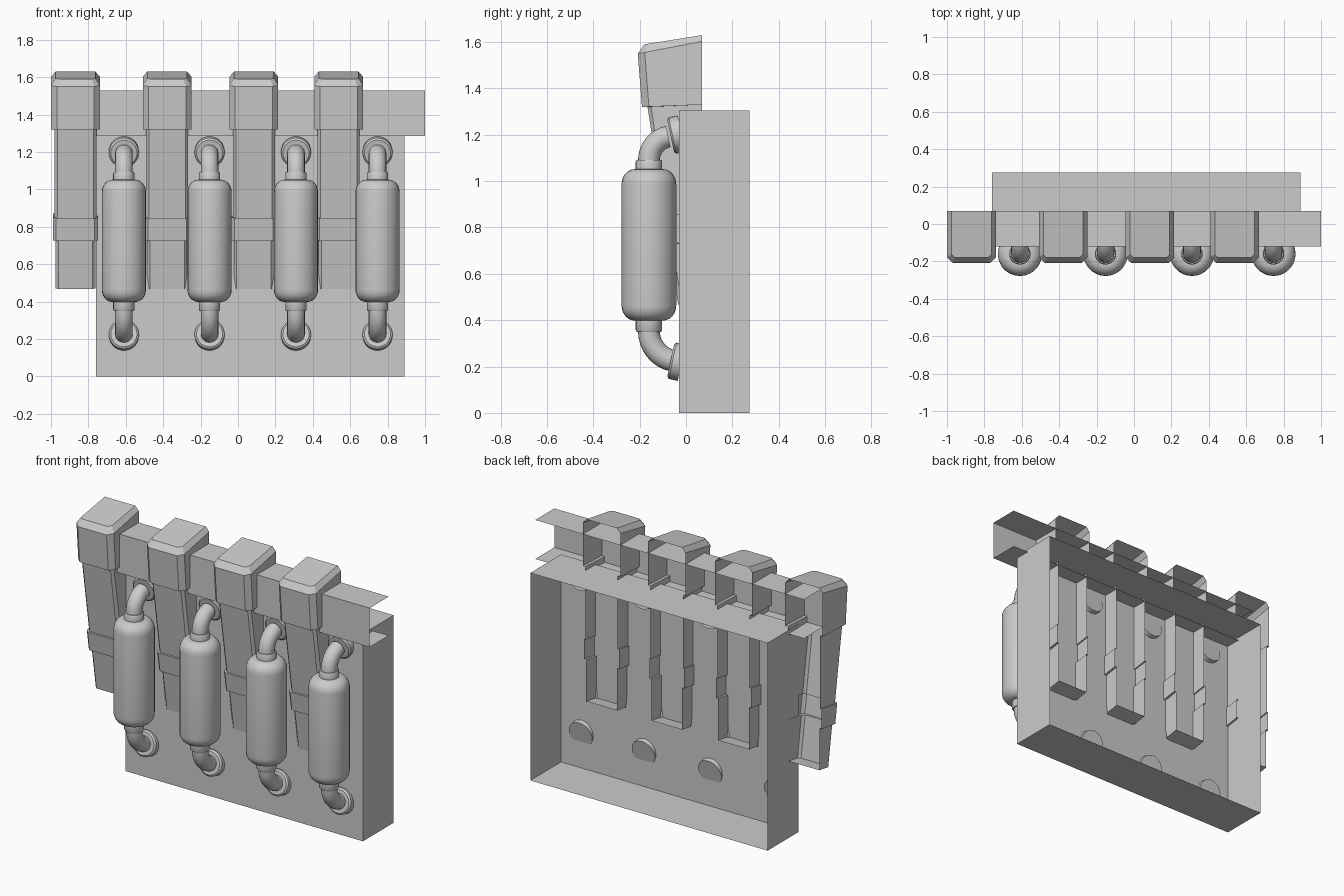
import bpy, bmesh
from math import sin, cos, pi, radians

if "Cube" in bpy.data.objects:
    bpy.data.objects.remove(bpy.data.objects["Cube"])


def finish(bm, name, smooth=False):
    mesh = bpy.data.meshes.new(name)
    bm.to_mesh(mesh)
    bm.free()
    ob = bpy.data.objects.new(name, mesh)
    bpy.context.collection.objects.link(ob)
    if smooth:
        bpy.ops.object.select_all(action='DESELECT')
        ob.select_set(True)
        bpy.context.view_layer.objects.active = ob
        bpy.ops.object.shade_smooth_by_angle(angle=radians(35))
    return ob


def open_box(name, lo, hi, open_ends=False):
    """Box without its back face, optionally without its x ends."""
    bm = bmesh.new()
    bmesh.ops.create_cube(bm, size=1)
    for v in bm.verts:
        for i in range(3):
            v.co[i] = lo[i] if v.co[i] < 0 else hi[i]
    bm.normal_update()
    gone = [f for f in bm.faces
            if f.normal.y > 0.5 or (open_ends and abs(f.normal.x) > 0.5)]
    bmesh.ops.delete(bm, geom=gone, context='FACES')
    return finish(bm, name)


def buttress(name, x):
    """Loft of U-shaped sections, open at the back."""
    back = 0.07
    # half width, front y, front z, back z, corner chamfer
    levels = [(.107, -.034, .468, .485, .015), (.107, -.074, .725, .748, .015),
              (.121, -.087, .725, .748, .018), (.121, -.106, .847, .872, .018),
              (.112, -.093, .847, .872, .015), (.112, -.166, 1.32, 1.33, .015),
              (.130, -.190, 1.32, 1.33, .030), (.130, -.208, 1.55, 1.603, .030),
              (.106, -.180, 1.59, 1.630, .018)]
    bm = bmesh.new()
    rings = []
    for w, yf, zf, zb, c in levels:
        pts = [(-w, back), (-w, yf + c), (c - w, yf), (w - c, yf), (w, yf + c), (w, back)]
        rings.append([bm.verts.new((x + px, py, zf + (zb - zf) * (py - yf) / (back - yf)))
                      for px, py in pts])
    for a, b in zip(rings, rings[1:]):
        for i in range(5):
            bm.faces.new((a[i], a[i + 1], b[i + 1], b[i]))
    bm.faces.new(rings[0][::-1])
    bm.faces.new(rings[-1])
    return finish(bm, name)


def sweep(name, x, stations, caps=True, n=28):
    """Round body through stations (y, z, tilt, radius) in the yz plane."""
    bm = bmesh.new()
    rings = []
    for y, z, a, r in stations:
        rings.append([bm.verts.new((x + r * cos(t), y + r * sin(t) * cos(a),
                                    z - r * sin(t) * sin(a)))
                      for t in (2 * pi * i / n for i in range(n))])
    for a, b in zip(rings, rings[1:]):
        for i in range(n):
            j = (i + 1) % n
            bm.faces.new((a[i], a[j], b[j], b[i]))
    if caps:
        bm.faces.new(rings[0][::-1])
        bm.faces.new(rings[-1])
    bmesh.ops.recalc_face_normals(bm, faces=bm.faces[:])
    return finish(bm, name, True)


def elbow(name, x, z0, radius, sign):
    """Pipe bend from the tank collar to the wall, with its wall flange."""
    y0, end = -.16, radians(78)

    def at(a):
        return (y0 + radius * (1 - cos(a)), z0 + sign * radius * sin(a),
                a if sign > 0 else pi - a)
    arc = [at(end * i / 8) for i in range(9)]
    sweep(name + "_pipe", x, [(*p, .047) for p in arc], n=20)
    y, z, a = arc[-1]
    s0 = -.066 - y
    sweep(name + "_flange", x, [(y + s * sin(a), z + s * cos(a), a, r) for s, r in
                                ((s0, .07), (s0 + .008, .08), (s0 + .048, .08))])


# wall panel and the channel rail along its top
open_box("wall_panel", (-.76, -.03, 0), (.89, .275, 1.305))
open_box("top_rail", (-.87, -.12, 1.285), (1.0, .07, 1.53), True)

# buttresses
for i, x in enumerate((-.869, -.379, .085, .538)):
    buttress(f"buttress_{i + 1}", x)

# tanks with collars, bends and flanges
dome = [(.06 + .058 * sin(k * pi / 12), .065 * (1 - cos(k * pi / 12))) for k in range(7)]
tank = [(.398 + h, r) for r, h in dome] + [(1.052 - h, r) for r, h in reversed(dome)]
profile = [(.350, .053), (.357, .057), (.398, .057)] + tank + \
          [(1.052, .057), (1.085, .057), (1.092, .053)]
for i, x in enumerate((-.61, -.152, .31, .746)):
    sweep(f"tank_{i + 1}", x, [(-.16, z, 0, r) for z, r in profile])
    elbow(f"upper_{i + 1}", x, 1.09, .105, 1)
    elbow(f"lower_{i + 1}", x, .352, .13, -1)
